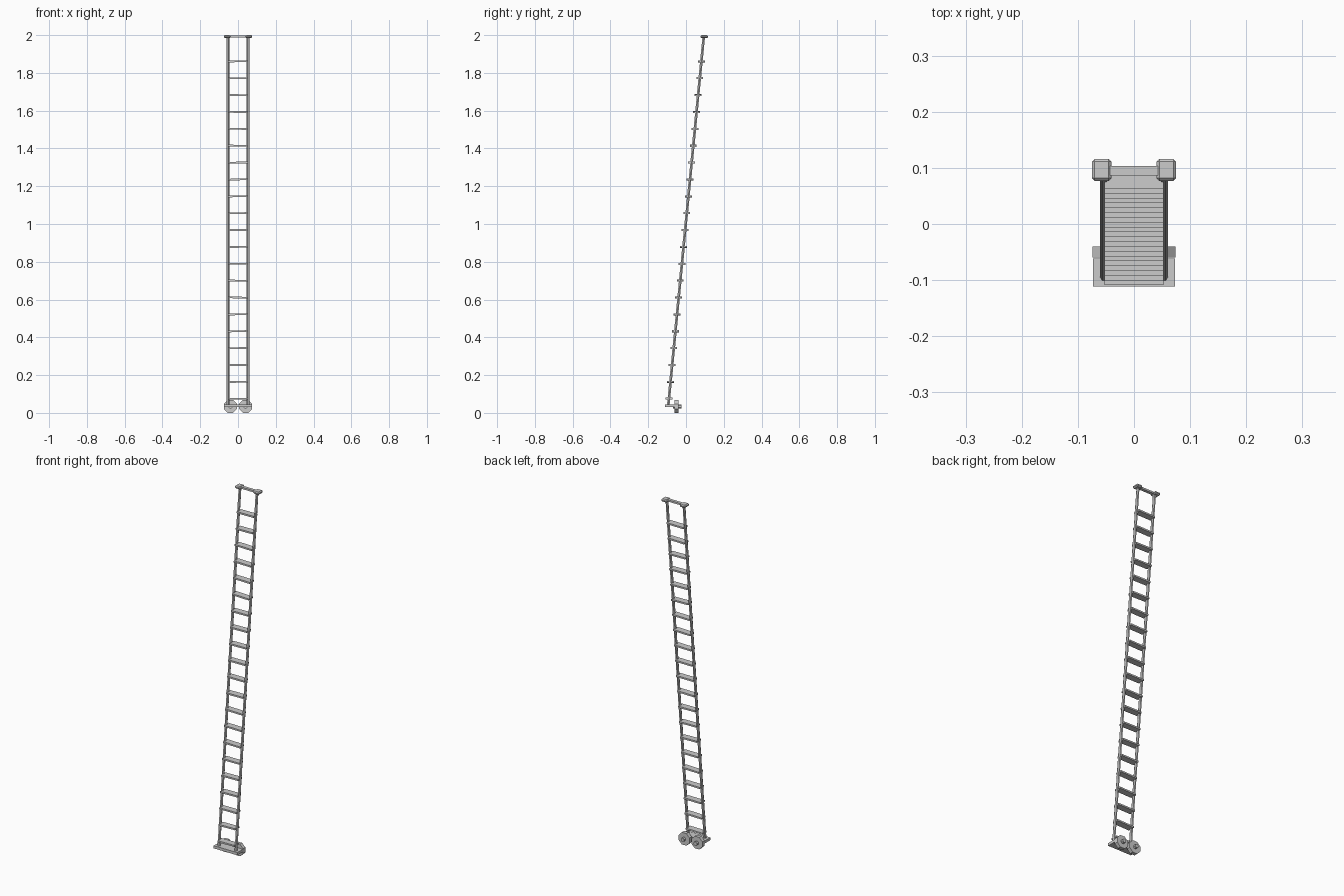
import bpy, math, random
from mathutils import Vector

if "Cube" in bpy.data.objects:
    bpy.data.objects.remove(bpy.data.objects["Cube"])

random.seed(4)
BOTTOM = Vector((0, -0.094, 0.04))
TOP = Vector((0, 0.094, 1.992))


def box(name, loc, size, rot=(0, 0, 0), bevel=0):
    bpy.ops.mesh.primitive_cube_add(size=1, location=loc, rotation=rot)
    o = bpy.context.object
    o.name = name
    o.scale = size
    bpy.ops.object.transform_apply(location=False, rotation=False, scale=True)
    if bevel:
        m = o.modifiers.new("bevel", 'BEVEL')
        m.width = bevel
        m.segments = 1
    return o


def rod(name, a, b, radius, sides, turn=0.0):
    d = b - a
    bpy.ops.mesh.primitive_cylinder_add(vertices=sides, radius=radius, depth=d.length)
    o = bpy.context.object
    o.name = name
    for v in o.data.vertices:
        c, s = math.cos(turn), math.sin(turn)
        x, y = v.co.x, v.co.y
        v.co.x, v.co.y = c * x - s * y, s * x + c * y
    o.location = (a + b) / 2
    o.rotation_euler = d.to_track_quat('Z', 'X').to_euler()
    return o


for side, label in ((-1, "left"), (1, "right")):
    # leaning side rails
    off = Vector((side * 0.053, 0, 0))
    rod(label + "_rail", BOTTOM + off, TOP + off, 0.008, 6)
    # chamfered caps on the rail tops
    box(label + "_top_cap", (side * 0.0575, 0.0965, 1.992), (0.035, 0.039, 0.016), bevel=0.005)
    # eight-sided rollers behind the foot plate, with hubs
    c = Vector((side * 0.04, 0, 0.034))
    rod(label + "_roller", c + Vector((0, -0.06, 0)), c + Vector((0, -0.04, 0)),
        0.034 / math.cos(math.pi / 8), 8, math.pi / 8)
    rod(label + "_roller_hub", c + Vector((0, -0.068, 0)), c + Vector((0, -0.025, 0)),
        0.011, 8, math.pi / 8)

# flat treads, slightly uneven
for i in range(21):
    z = 0.075 + i * 0.0893
    y = BOTTOM.y + (TOP.y - BOTTOM.y) * (z - BOTTOM.z) / (TOP.z - BOTTOM.z)
    tilt = math.radians(random.uniform(-1.5, 1.5))
    box("tread", (0, y, z), (0.105, 0.037, 0.009), rot=(0, tilt, 0))

# bar joining the rail tops
box("top_bar", (0, 0.0945, 1.993), (0.09, 0.017, 0.010))
# foot plate
box("foot_plate", (0, -0.0865, 0.038), (0.147, 0.05, 0.015))
